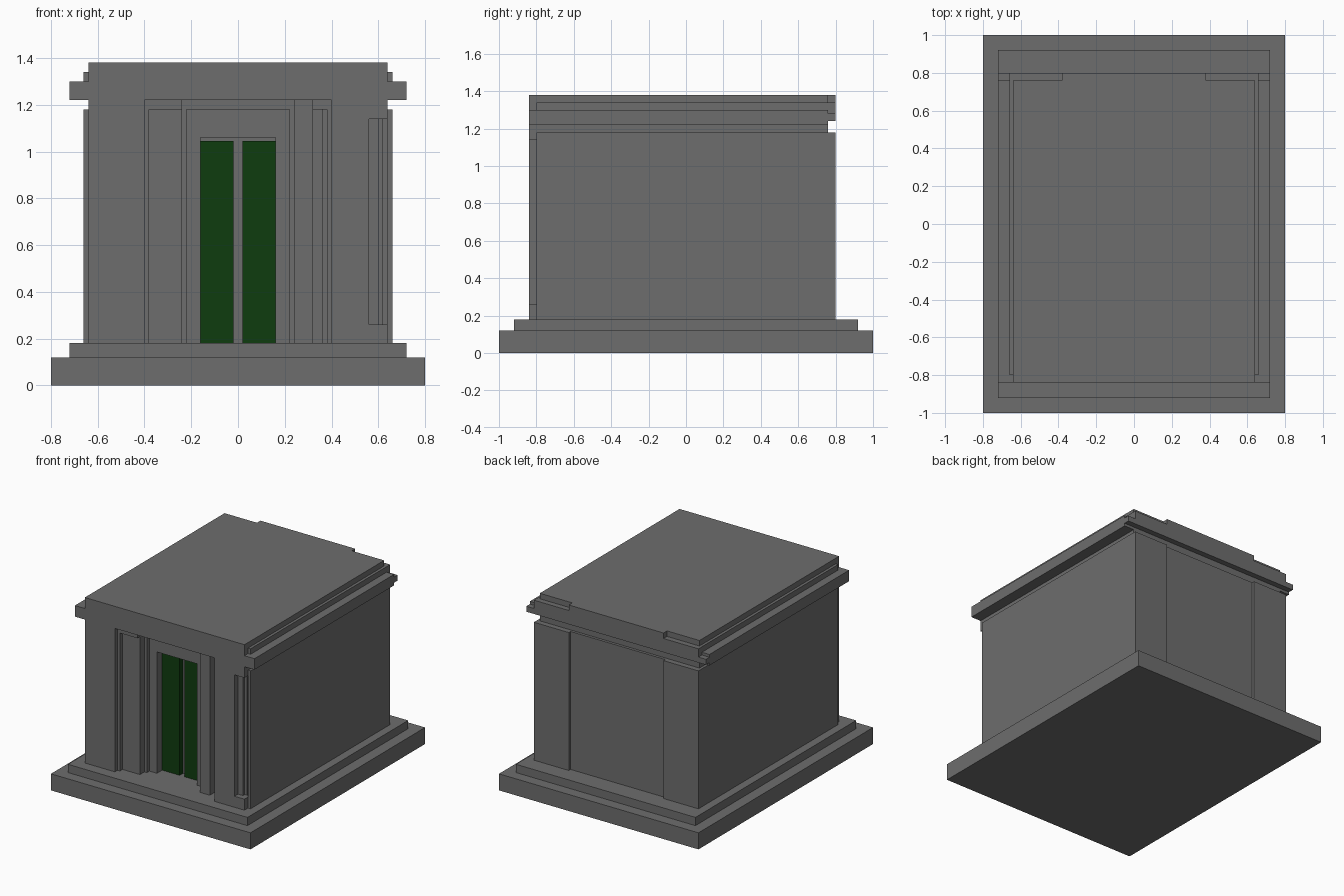
import bpy
import bmesh
from mathutils import Matrix, Vector

cube = bpy.data.objects.get("Cube")
if cube:
    bpy.data.objects.remove(cube, do_unlink=True)


def material(name, rgb):
    m = bpy.data.materials.new(name)
    m.use_nodes = True
    m.diffuse_color = (*rgb, 1)
    bsdf = next(n for n in m.node_tree.nodes if n.type == 'BSDF_PRINCIPLED')
    bsdf.inputs["Base Color"].default_value = (*rgb, 1)
    bsdf.inputs["Roughness"].default_value = 0.9
    return m


STONE = material("grey stone", (0.155, 0.155, 0.155))
GREEN = material("dark green", (0.0048, 0.045, 0.0048))


def blocks(name, boxes, mat=STONE):
    """One object from boxes given as (x0, x1, y0, y1, z0, z1)."""
    bm = bmesh.new()
    for x0, x1, y0, y1, z0, z1 in boxes:
        centre = Vector(((x0 + x1) / 2, (y0 + y1) / 2, (z0 + z1) / 2))
        size = Matrix.Diagonal((x1 - x0, y1 - y0, z1 - z0, 1))
        bmesh.ops.create_cube(bm, size=1, matrix=Matrix.Translation(centre) @ size)
    mesh = bpy.data.meshes.new(name)
    bm.to_mesh(mesh)
    bm.free()
    mesh.materials.append(mat)
    obj = bpy.data.objects.new(name, mesh)
    bpy.context.collection.objects.link(obj)
    return obj


FLOOR, WALL_TOP, OPENING_TOP = 0.18, 1.18, 1.22
FRONT = -0.84

# Stepped base
blocks("base_slab", [(-0.8, 0.8, -1, 1, 0, 0.12)])
blocks("base_step", [(-0.72, 0.72, -0.92, 0.92, 0.12, FLOOR)])

# Main walls, with a shallow recess between the two rear piers
blocks("main_body", [(-0.66, 0.66, -0.60, 0.78, FLOOR, WALL_TOP)])
blocks("rear_piers", [(-0.66, -0.38, 0.78, 0.80, FLOOR, WALL_TOP),
                      (0.38, 0.66, 0.78, 0.80, FLOOR, WALL_TOP)])
blocks("front_side_walls", [(-0.66, -0.40, -0.80, -0.60, FLOOR, WALL_TOP),
                            (0.40, 0.60, -0.80, -0.60, FLOOR, WALL_TOP),
                            (0.60, 0.62, -0.78, -0.60, FLOOR, WALL_TOP),
                            (0.62, 0.64, -0.76, -0.60, FLOOR, WALL_TOP),
                            (0.64, 0.66, -0.80, -0.60, FLOOR, WALL_TOP)])

# Roof: neck, cornice, thin tier and top slab
blocks("roof_neck", [(-0.64, 0.64, -0.60, 0.76, WALL_TOP, 1.23),
                     (-0.64, -0.40, FRONT, -0.60, WALL_TOP, 1.23),
                     (0.40, 0.64, FRONT, -0.60, WALL_TOP, 1.23)])
blocks("cornice", [(-0.72, 0.72, FRONT, 0.76, OPENING_TOP, 1.30),
                   (-0.72, 0.72, 0.76, 0.80, 1.24, 1.28)])
blocks("roof_tier", [(-0.66, 0.66, -0.80, 0.80, 1.28, 1.34)])
blocks("roof_slab", [(-0.64, 0.64, FRONT, 0.76, 1.30, 1.38),
                     (-0.38, 0.38, 0.76, 0.80, 1.34, 1.38)])

# Front facing, leaving a corner niche on the left end
blocks("front_facing", [(-0.64, -0.40, FRONT, -0.80, FLOOR, WALL_TOP),
                        (0.40, 0.56, FRONT, -0.80, FLOOR, WALL_TOP),
                        (0.56, 0.64, FRONT, -0.76, FLOOR, 0.26),
                        (0.56, 0.64, FRONT, -0.76, 1.14, WALL_TOP)])

# Right panel with its raised border
blocks("right_panel", [(-0.40, -0.24, -0.78, -0.60, FLOOR, OPENING_TOP)])
blocks("right_panel_border", [(-0.40, -0.38, -0.81, -0.78, FLOOR, OPENING_TOP),
                              (-0.38, -0.24, -0.81, -0.78, WALL_TOP, OPENING_TOP)])

# Left pillar and the stepped slot beside it
blocks("left_pillar", [(0.24, 0.32, -0.78, -0.60, FLOOR, OPENING_TOP)])
blocks("left_slot", [(0.32, 0.36, -0.70, -0.60, FLOOR, WALL_TOP),
                     (0.36, 0.38, -0.72, -0.60, FLOOR, WALL_TOP),
                     (0.38, 0.40, -0.74, -0.60, FLOOR, WALL_TOP),
                     (0.32, 0.40, -0.74, -0.60, WALL_TOP, OPENING_TOP)])

# Entrance: outer border, door wall and its opening
blocks("entrance_border", [(-0.24, -0.22, -0.73, -0.60, FLOOR, OPENING_TOP),
                           (0.22, 0.24, -0.73, -0.60, FLOOR, OPENING_TOP),
                           (-0.22, 0.22, -0.73, -0.60, WALL_TOP, OPENING_TOP)])
blocks("door_wall", [(-0.22, -0.16, -0.70, -0.60, FLOOR, WALL_TOP),
                     (0.16, 0.22, -0.70, -0.60, FLOOR, WALL_TOP),
                     (-0.16, 0.16, -0.70, -0.60, 1.06, WALL_TOP)])

# Double door with a gap between the leaves
for side, x0 in (("right", -0.16), ("left", 0.02)):
    blocks(side + "_door_leaf", [(x0, x0 + 0.14, -0.64, -0.60, FLOOR, 1.045)], GREEN)
